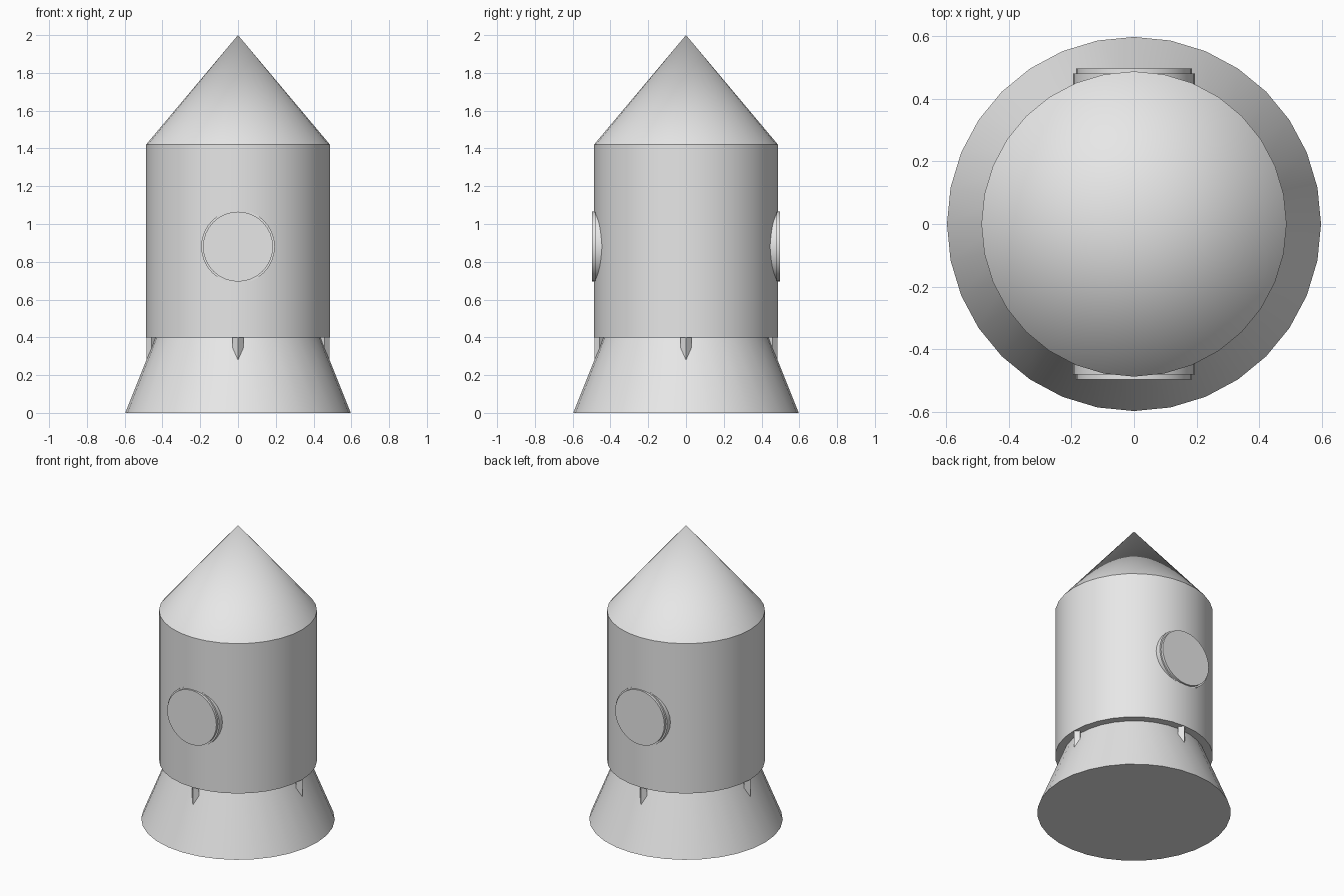
import bpy
import math

if "Cube" in bpy.data.objects:
    bpy.data.objects.remove(bpy.data.objects["Cube"], do_unlink=True)

grey = bpy.data.materials.new("plain_grey")
grey.use_nodes = True
grey.diffuse_color = (0.8, 0.8, 0.8, 1)
grey.node_tree.nodes["Principled BSDF"].inputs["Base Color"].default_value = (0.8, 0.8, 0.8, 1)

BODY_RADIUS = 0.487
BODY_BOTTOM, BODY_TOP = 0.4, 1.42
WINDOW_HEIGHT = 0.88


def frustum(name, r_low, r_high, z_low, z_high, sides=32, xy=(0, 0)):
    """Upright round or square part between two heights."""
    bpy.ops.mesh.primitive_cone_add(
        vertices=sides, radius1=r_low, radius2=r_high, depth=z_high - z_low,
        location=(xy[0], xy[1], (z_low + z_high) / 2))
    return finish(name)


def disc(name, radius, y_inner, y_outer):
    """Round plate facing along y."""
    bpy.ops.mesh.primitive_cylinder_add(
        vertices=32, radius=radius, depth=abs(y_outer - y_inner),
        location=(0, (y_inner + y_outer) / 2, WINDOW_HEIGHT),
        rotation=(math.pi / 2, 0, 0))
    return finish(name)


def finish(name):
    obj = bpy.context.object
    obj.name = name
    obj.data.materials.append(grey)
    bpy.ops.object.shade_smooth_by_angle(angle=math.radians(30))
    return obj


# Hull: flared engine skirt, cylinder and pointed nose
frustum("engine_skirt", 0.597, 0.437, 0, BODY_BOTTOM)
frustum("body", BODY_RADIUS, BODY_RADIUS, BODY_BOTTOM, BODY_TOP)
frustum("nose_cone", BODY_RADIUS, 0, BODY_TOP, 2)

# Portholes at the front and back: a rim with a raised pane
for side, sign in (("front", -1), ("back", 1)):
    disc(side + "_window_rim", 0.195, sign * 0.36, sign * 0.481)
    disc(side + "_window_pane", 0.185, sign * 0.38, sign * 0.497)

# Four diamond struts that run from the body down into the skirt
for i, side in enumerate(("left", "back", "right", "front")):
    angle = i * math.pi / 2
    r = BODY_RADIUS - 0.03
    frustum(side + "_strut", 0.028, 0.028, 0.25, BODY_BOTTOM, sides=4,
            xy=(r * math.cos(angle), r * math.sin(angle)))
